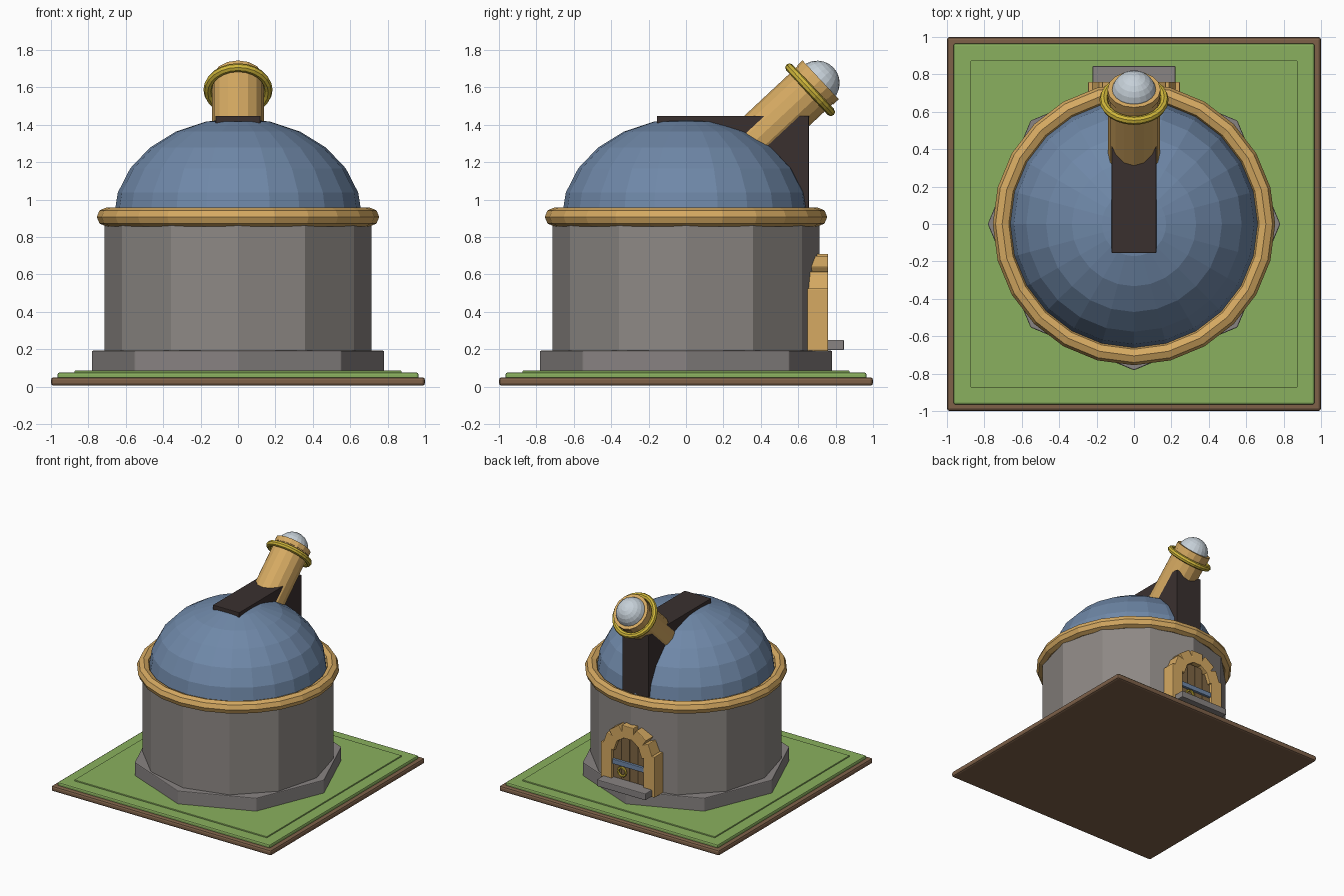
import bpy, bmesh
from math import radians, sin, cos

cube = bpy.data.objects.get("Cube")
if cube:
    bpy.data.objects.remove(cube, do_unlink=True)


def make_material(name, hex_colour):
    def linear(c):
        return c / 12.92 if c <= 0.04045 else ((c + 0.055) / 1.055) ** 2.4
    rgb = [linear(int(hex_colour[i:i + 2], 16) / 255) for i in (0, 2, 4)]
    mat = bpy.data.materials.new(name)
    mat.use_nodes = True
    mat.diffuse_color = (*rgb, 1)
    mat.node_tree.nodes["Principled BSDF"].inputs["Base Color"].default_value = (*rgb, 1)
    return mat


soil = make_material("soil brown", "7E6149")
grass = make_material("grass green", "8AB05E")
stone = make_material("stone grey", "8D8884")
plinth_stone = make_material("plinth grey", "888382")
slate = make_material("dome blue", "6F88A8")
tan = make_material("tan trim", "D6AA62")
gold = make_material("gold", "CFB63A")
dark = make_material("dark slot", "3A302F")
glass = make_material("pale glass", "C6D0D8")
wood = make_material("door wood", "7F6643")


def finish(name, mat, bevel=0):
    obj = bpy.context.object
    obj.name = name
    obj.data.materials.append(mat)
    if bevel:
        mod = obj.modifiers.new("bevel", "BEVEL")
        mod.width = bevel
        mod.segments = 2
    return obj


def box(name, mat, low, high, bevel=0, tilt=0):
    centre = [(a + b) / 2 for a, b in zip(low, high)]
    bpy.ops.mesh.primitive_cube_add(size=1, location=centre, rotation=(0, tilt, 0))
    obj = bpy.context.object
    for v in obj.data.vertices:
        v.co = [c * (b - a) for c, a, b in zip(v.co, low, high)]
    return finish(name, mat, bevel)


def prism(name, mat, sides, radius, z0, z1, bevel=0):
    # a corner of the polygon lies on each axis
    bpy.ops.mesh.primitive_cylinder_add(vertices=sides, radius=radius, depth=z1 - z0,
                                        location=(0, 0, (z0 + z1) / 2))
    return finish(name, mat, bevel)


def ring(name, mat, major, minor, location, rotation=(0, 0, 0), segments=24, sides=8):
    bpy.ops.mesh.primitive_torus_add(major_radius=major, minor_radius=minor, location=location,
                                     rotation=rotation, major_segments=segments,
                                     minor_segments=sides)
    return finish(name, mat)


# Ground
box("soil_slab", soil, (-1, -1, 0.005), (1, 1, 0.05), 0.015)
box("grass_slab", grass, (-0.965, -0.965, 0.04), (0.965, 0.965, 0.075), 0.01)
box("lawn", grass, (-0.875, -0.875, 0.05), (0.875, 0.875, 0.085), 0.004)

# Building
prism("plinth", plinth_stone, 8, 0.782, 0.07, 0.192, 0.006)
prism("wall", stone, 12, 0.715, 0.185, 0.91, 0.004)
ring("wall_trim", tan, 0.705, 0.05, (0, 0, 0.907))

# Dome: upper half of a slightly flattened sphere
bpy.ops.mesh.primitive_uv_sphere_add(segments=24, ring_count=12, radius=1, location=(0, 0, 0.9))
dome = finish("dome", slate)
bm = bmesh.new()
bm.from_mesh(dome.data)
bmesh.ops.delete(bm, geom=[v for v in bm.verts if v.co.z < -0.01], context="VERTS")
bmesh.ops.scale(bm, vec=(0.665, 0.665, 0.535), verts=bm.verts)
bm.to_mesh(dome.data)
bm.free()
box("dome_slot", dark, (-0.12, -0.155, 0.9), (0.12, 0.657, 1.448), 0.004)

# Telescope along a tilted axis
TILT = radians(43)
lean = (TILT - radians(90), 0, 0)


def along(distance):
    return (0, 0.72 + distance * cos(TILT), 1.64 + distance * sin(TILT))


def barrel(name, start, end, radius):
    bpy.ops.mesh.primitive_cylinder_add(vertices=16, radius=radius, depth=end - start,
                                        location=along((start + end) / 2), rotation=lean)
    return finish(name, tan)


barrel("telescope_tube", -0.62, -0.03, 0.138)
barrel("telescope_rim", -0.04, 0, 0.142)
ring("telescope_band", gold, 0.162, 0.023, along(-0.077), lean)
bpy.ops.mesh.primitive_uv_sphere_add(segments=20, ring_count=12, radius=0.12,
                                     location=along(-0.025), rotation=lean)
finish("lens", glass)

# Doorway at the back: planks, posts and arch blocks
for i in range(4):
    x = -0.15 + i * 0.075
    top = 0.6 if i in (1, 2) else 0.56
    box(f"door_plank_{i + 1}", wood, (x, 0.64, 0.19), (x + 0.075, 0.732, top), 0.005)
for side, name in ((1, "left"), (-1, "right")):
    x = side * 0.195
    box(f"{name}_door_post", tan, (x - 0.05, 0.645, 0.19), (x + 0.05, 0.76, 0.525), 0.005)
ARCH_Z = 0.49
for i in range(5):
    angle = radians(20 + 35 * i)
    x, z = 0.168 * cos(angle), ARCH_Z + 0.168 * sin(angle)
    box(f"arch_block_{i + 1}", tan, (x - 0.052, 0.645, z - 0.054), (x + 0.052, 0.76, z + 0.054),
        0.005, tilt=-angle)

# Door fittings and step
box("door_bar", slate, (-0.145, 0.72, 0.365), (0.145, 0.752, 0.405), 0.004)
ring("door_pull", gold, 0.034, 0.01, (0.06, 0.745, 0.318), (radians(90), 0, 0), 16, 6)
box("door_step", plinth_stone, (-0.222, 0.62, 0.195), (0.222, 0.845, 0.25), 0.006)
